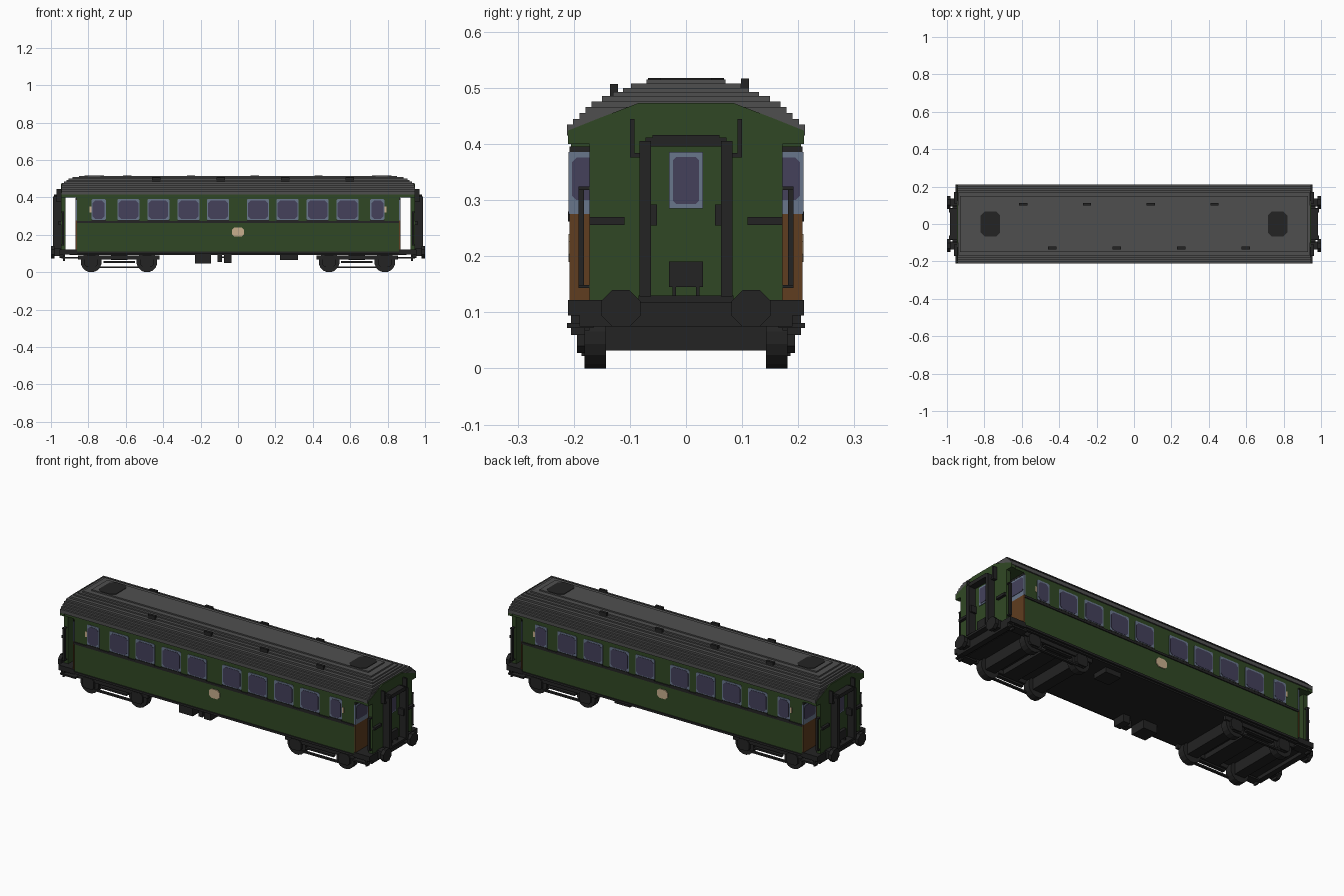
import bpy, bmesh, math
from mathutils import Matrix

cube = bpy.data.objects.get("Cube")
if cube:
    bpy.data.objects.remove(cube, do_unlink=True)


def material(name, rgb):
    m = bpy.data.materials.new(name)
    m.use_nodes = True
    m.diffuse_color = (*rgb, 1)
    m.node_tree.nodes["Principled BSDF"].inputs["Base Color"].default_value = (*rgb, 1)
    return m


GREEN = material("dark green", (.030, .064, .018))
ROOF = material("roof grey", (.078, .078, .078))
BLACK = material("near black", (.017, .017, .017))
GLASS = material("violet glass", (.058, .053, .105))
FRAME = material("blue grey", (.14, .18, .26))
BROWN = material("door brown", (.115, .047, .014))
BEIGE = material("beige", (.58, .43, .27))


class Part:
    """Collects simple solids into one named object."""

    def __init__(self, name, mat):
        self.name, self.mat, self.bm = name, mat, bmesh.new()

    def box(self, x0, x1, y0, y1, z0, z1):
        m = Matrix.Translation(((x0 + x1) / 2, (y0 + y1) / 2, (z0 + z1) / 2))
        m = m @ Matrix.Diagonal((abs(x1 - x0), abs(y1 - y0), abs(z1 - z0), 1))
        bmesh.ops.create_cube(self.bm, size=1, matrix=m)

    def prism(self, outline, axis, a, b):
        """Extrude a 2D outline from a to b along x, y or z."""
        place = {"x": lambda u, v, d: (d, u, v), "y": lambda u, v, d: (u, d, v),
                 "z": lambda u, v, d: (u, v, d)}[axis]
        lo, hi = ([self.bm.verts.new(place(u, v, d)) for u, v in outline] for d in (a, b))
        n = len(outline)
        self.bm.faces.new(lo)
        self.bm.faces.new(hi[::-1])
        for i in range(n):
            j = (i + 1) % n
            self.bm.faces.new((lo[j], lo[i], hi[i], hi[j]))

    def done(self):
        bmesh.ops.recalc_face_normals(self.bm, faces=self.bm.faces)
        mesh = bpy.data.meshes.new(self.name)
        self.bm.to_mesh(mesh)
        self.bm.free()
        mesh.materials.append(self.mat)
        ob = bpy.data.objects.new(self.name, mesh)
        bpy.context.collection.objects.link(ob)
        return ob


def octagon(u, v, w, h, c):
    """Rectangle outline with cut corners."""
    w, h = w / 2, h / 2
    return [(u + a, v + b) for a, b in ((-w + c, -h), (w - c, -h), (w, -h + c), (w, h - c),
                                        (w - c, h), (-w + c, h), (-w, h - c), (-w, -h + c))]


def circle(u, v, r, n=16):
    return [(u + r * math.cos(2 * math.pi * (i + .5) / n),
             v + r * math.sin(2 * math.pi * (i + .5) / n)) for i in range(n)]


ENDS = SIDES = (-1, 1)

# Main body with lintels over the open vestibules
body = Part("body", GREEN)
body.box(-.865, .865, -.205, .205, .10, .42)
for s in ENDS:
    body.box(s * .86, s * .944, -.205, .205, .40, .425)
body.done()

# Waist band and lower edge strip
trim = Part("side_trim", BLACK)
for t in SIDES:
    trim.box(-.862, .862, t * .2, t * .210, .262, .274)
    trim.box(-.862, .862, t * .2, t * .210, .098, .110)
trim.done()

# Side windows, emblem plates and small number plates
frames, panes = Part("window_frames", FRAME), Part("window_panes", GLASS)
sills, plates = Part("window_sills", BLACK), Part("beige_plates", BEIGE)
for t in SIDES:
    for s in ENDS:
        for x, w in ((.107, .118), (.265, .118), (.426, .118), (.586, .118), (.745, .076)):
            frames.prism(octagon(s * x, .335, w, .114, .006), "y", t * .203, t * .2075)
            panes.prism(octagon(s * x, .334, w - .012, .098, .014), "y", t * .206, t * .209)
            sills.box(s * x - w / 2, s * x + w / 2, t * .2, t * .2105, .274, .280)
        plates.box(s * .783, s * .793, t * .204, t * .207, .32, .35)
    plates.prism(octagon(0, .215, .066, .05, .014), "y", t * .204, t * .209)
for p in (frames, panes, sills, plates):
    p.done()

# Brown vestibule bulkheads with corner windows
bulk, bframe = Part("bulkhead_panels", BROWN), Part("bulkhead_window_frames", FRAME)
bpane, bhead = Part("bulkhead_panes", GLASS), Part("bulkhead_heads", BLACK)
for s in ENDS:
    bulk.box(s * .86, s * .868, -.208, .208, .12, .275)
    bulk.box(s * .86, s * .868, -.10, .10, .275, .386)
    bhead.box(s * .86, s * .869, -.208, .208, .386, .396)
    for t in SIDES:
        bframe.box(s * .86, s * .868, t * .10, t * .209, .275, .386)
        bpane.prism(octagon(t * .155, .338, .096, .076, .008), "x", s * .865, s * .87)
for p in (bulk, bframe, bpane, bhead):
    p.done()

# Stepped roof, hipped at the ends
roof = Part("roof", ROOF)
base = .415
for hx, hy, top in ((.945, .212, .435), (.945, .201, .445), (.945, .190, .455), (.943, .179, .466),
                    (.940, .168, .476), (.930, .150, .486), (.918, .130, .493), (.905, .112, .500),
                    (.885, .098, .508), (.850, .070, .515)):
    roof.box(-hx, hx, -hy, hy, base, top)
    base = top
roof.done()

# Roof hatches and ventilators
vents = Part("roof_vents", BLACK)
for s in ENDS:
    vents.prism(octagon(s * .768, 0, .105, .135, .022), "z", .51, .5175)
for i in range(4):
    x = -.592 + i * .341
    vents.box(x - .022, x + .022, .098, .112, .495, .5165)
    x = -.437 + i * .345
    vents.box(x - .022, x + .022, -.135, -.121, .485, .507)
vents.done()

# End walls with arched gables
walls = Part("end_walls", GREEN)
half = [(.172, .12), (.172, .40), (.210, .40), (.210, .424), (.150, .448), (.085, .473)]
outline = half + [(-y, z) for y, z in reversed(half)]
for s in ENDS:
    walls.prism(outline, "x", s * .922, s * .947)
walls.done()

# End doors: window and step plate
dframe, dpane = Part("end_door_frames", FRAME), Part("end_door_panes", GLASS)
for s in ENDS:
    dframe.box(s * .94, s * .951, -.030, .030, .285, .386)
    dpane.prism(octagon(0, .335, .046, .084, .006), "x", s * .948, s * .953)
dframe.done()
dpane.done()

# Gangway portals, handrails and lamp irons
gang, rails = Part("gangways", BLACK), Part("end_handrails", BLACK)
for s in ENDS:
    gang.box(s * .945, s * .985, -.072, .072, .396, .412)
    gang.box(s * .945, s * .985, -.060, .060, .408, .416)
    gang.box(s * .945, s * .965, -.030, .030, .145, .191)
    gang.box(s * .945, s * .985, -.085, .085, .118, .130)
    for t in SIDES:
        gang.box(s * .945, s * .988, t * .062, t * .083, .128, .405)
        gang.box(s * .945, s * .980, t * .052, t * .064, .255, .292)
        gang.box(s * .945, s * .965, t * .018, t * .024, .13, .15)
        rails.box(s * .945, s * .962, t * .11, t * .172, .256, .270)
        rails.box(s * .945, s * .970, t * .092, t * .100, .376, .445)
        rails.box(s * .945, s * .970, t * .083, t * .100, .376, .384)
        rails.box(s * .930, s * .945, t * .172, t * .192, .143, .149)
        rails.box(s * .930, s * .945, t * .172, t * .192, .318, .324)
        rails.box(s * .930, s * .942, t * .182, t * .192, .143, .324)
gang.done()
rails.done()

# Underframe, headstocks, platform floors and equipment boxes
under = Part("underframe", BLACK)
under.box(-.90, .90, -.198, .198, .092, .108)
for s in ENDS:
    under.box(s * .86, s * .955, -.21, .21, .094, .122)
    under.box(s * .925, s * .955, -.19, .19, .075, .10)
    for t in SIDES:
        under.box(s * .85, s * .945, t * .165, t * .212, .072, .081)
        under.box(s * .925, s * .935, t * .18, t * .205, .06, .10)
under.box(-.23, -.145, -.19, -.10, .045, .10)
under.box(-.11, -.085, -.19, -.15, .055, .10)
under.box(-.075, -.035, -.19, -.12, .05, .10)
under.box(-.11, -.04, -.18, -.165, .075, .085)
under.box(.225, .32, .08, .17, .065, .10)
under.done()

# Buffers
buffers = Part("buffers", BLACK)
for s in ENDS:
    for t in SIDES:
        buffers.box(s * .95, s * .985, t * .115 - .022, t * .115 + .022, .086, .13)
        buffers.prism(octagon(t * .116, .107, .07, .066, .02), "x", s * .98, s * 1.0)
buffers.done()

# Bogies with side frames, axle boxes and wheels
bogies, wheels = Part("bogies", BLACK), Part("wheels", BLACK)
for s in ENDS:
    bogies.box(s * .59, s * .68, -.17, .17, .065, .10)
    for t in SIDES:
        bogies.box(s * .42, s * .855, t * .172, t * .188, .068, .09)
        bogies.box(s * .47, s * .80, t * .172, t * .186, .022, .031)
        bogies.box(s * .55, s * .72, t * .172, t * .192, .050, .060)
    for x in (.487, .785):
        bogies.box(s * x - .03, s * x + .03, -.16, .16, .032, .095)
        for t in SIDES:
            bogies.prism(octagon(s * x, .058, .07, .06, .012), "y", t * .165, t * .194)
            wheels.prism(circle(s * x, .055, .056), "y", t * .143, t * .181)
bogies.done()
wheels.done()
